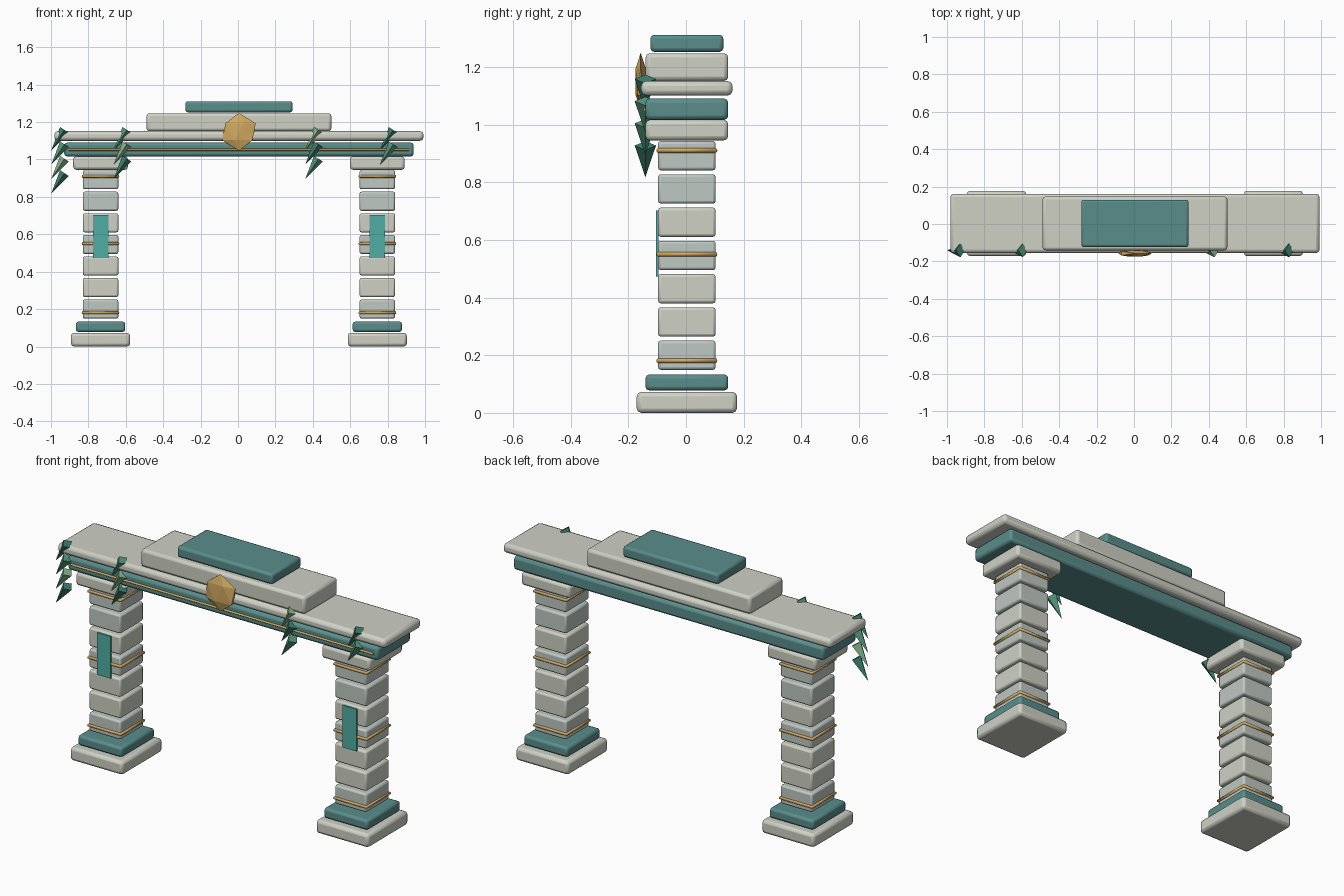
import bpy, math

if "Cube" in bpy.data.objects:
    bpy.data.objects.remove(bpy.data.objects["Cube"])

CX, CY = 0.005, 0.003   # arch centre


def material(name, rgb):
    m = bpy.data.materials.new(name)
    m.diffuse_color = (*rgb, 1)
    m.use_nodes = True
    m.node_tree.nodes["Principled BSDF"].inputs["Base Color"].default_value = m.diffuse_color
    return m


STONE = material("pale_stone", (0.62, 0.64, 0.56))
GREY = material("cool_stone", (0.52, 0.58, 0.54))
TEAL = material("teal_stone", (0.10, 0.27, 0.26))
BRIGHT = material("bright_teal", (0.08, 0.42, 0.37))
GOLD = material("gold", (0.65, 0.40, 0.12))
LEAVES = [material("leaf_dark", (0.05, 0.22, 0.16)),
          material("leaf_mid", (0.10, 0.33, 0.22)),
          material("leaf_light", (0.25, 0.48, 0.28))]


def finish(name, mat):
    o = bpy.context.object
    o.name = name
    o.data.materials.append(mat)
    return o


def slab(name, x, z0, z1, w, d, mat, bevel=0.013, y=CY):
    """Rounded block from z0 to z1."""
    bpy.ops.mesh.primitive_cube_add(size=1, location=(x, y, (z0 + z1) / 2))
    o = finish(name, mat)
    o.scale = (w, d, z1 - z0)
    bpy.ops.object.transform_apply(location=False, rotation=False, scale=True)
    if bevel:
        b = o.modifiers.new("bevel", 'BEVEL')
        b.width, b.segments = bevel, 2
        bpy.ops.object.shade_smooth_by_angle(angle=math.radians(30))
    return o


def tube(name, points, r, mat, closed=False):
    """Thin round bar following points."""
    c = bpy.data.curves.new(name, 'CURVE')
    c.dimensions = '3D'
    c.bevel_depth, c.bevel_resolution, c.use_fill_caps = r, 2, True
    s = c.splines.new('POLY')
    s.points.add(len(points) - 1)
    for p, co in zip(s.points, points):
        p.co = (*co, 1)
    s.use_cyclic_u = closed
    c.materials.append(mat)
    bpy.context.collection.objects.link(bpy.data.objects.new(name, c))


# Columns
for side, sx in (("left", -1), ("right", 1)):
    x = CX + sx * 0.74
    slab(side + "_base", x, 0, 0.073, 0.316, 0.348, STONE, 0.016)
    slab(side + "_plinth", x, 0.078, 0.133, 0.264, 0.287, TEAL)
    for i in range(7):
        z = 0.149 + i * 0.1153
        slab(f"{side}_block_{i + 1}", x, z, z + 0.102, 0.19, 0.2,
             GREY if i in (0, 3, 5, 6) else STONE, 0.01)
    slab(side + "_capital", x, 0.945, 1.016, 0.292, 0.287, STONE, 0.015)
    for n, z in enumerate((0.181, 0.55, 0.91)):
        hx, hy = 0.095, 0.1
        tube(f"{side}_band_{n + 1}",
             [(x + a * hx, CY + b * hy, z) for a, b in ((-1, -1), (1, -1), (1, 1), (-1, 1))],
             0.008, GOLD, True)
    slab(side + "_inlay", x, 0.473, 0.702, 0.083, 0.009, BRIGHT, 0, -0.1)

# Lintel and stepped crown
slab("lintel", CX, 1.016, 1.09, 1.868, 0.287, TEAL, 0.015)
slab("cornice", CX, 1.10, 1.151, 1.974, 0.317, STONE, 0.018)
slab("attic", CX, 1.151, 1.247, 0.988, 0.287, STONE, 0.015)
slab("crown", CX, 1.252, 1.311, 0.574, 0.253, TEAL)
tube("lintel_trim", [(-0.905, -0.142, 1.052), (0.915, -0.142, 1.052)], 0.006, GOLD)

# Faceted medallion
bpy.ops.mesh.primitive_ico_sphere_add(subdivisions=1, radius=1, location=(CX, -0.157, 1.148))
finish("medallion", GOLD).scale = (0.1, 0.021, 0.101)

# Hanging leaf strands
for s, (x, count) in enumerate(((-0.928, 4), (-0.594, 3), (0.43, 3), (0.83, 2))):
    for k in range(count):
        tilt = math.pi + 0.575
        bpy.ops.mesh.primitive_cone_add(
            vertices=4, radius1=1, radius2=0, depth=0.13,
            location=(x + 0.065 * math.sin(tilt), -0.141,
                      1.158 - 0.077 * k + 0.065 * math.cos(tilt)),
            rotation=(0, tilt, 0))
        finish(f"leaf_{s + 1}_{k + 1}", LEAVES[(s + k) % 3]).scale = (0.028, 0.037, 1)
